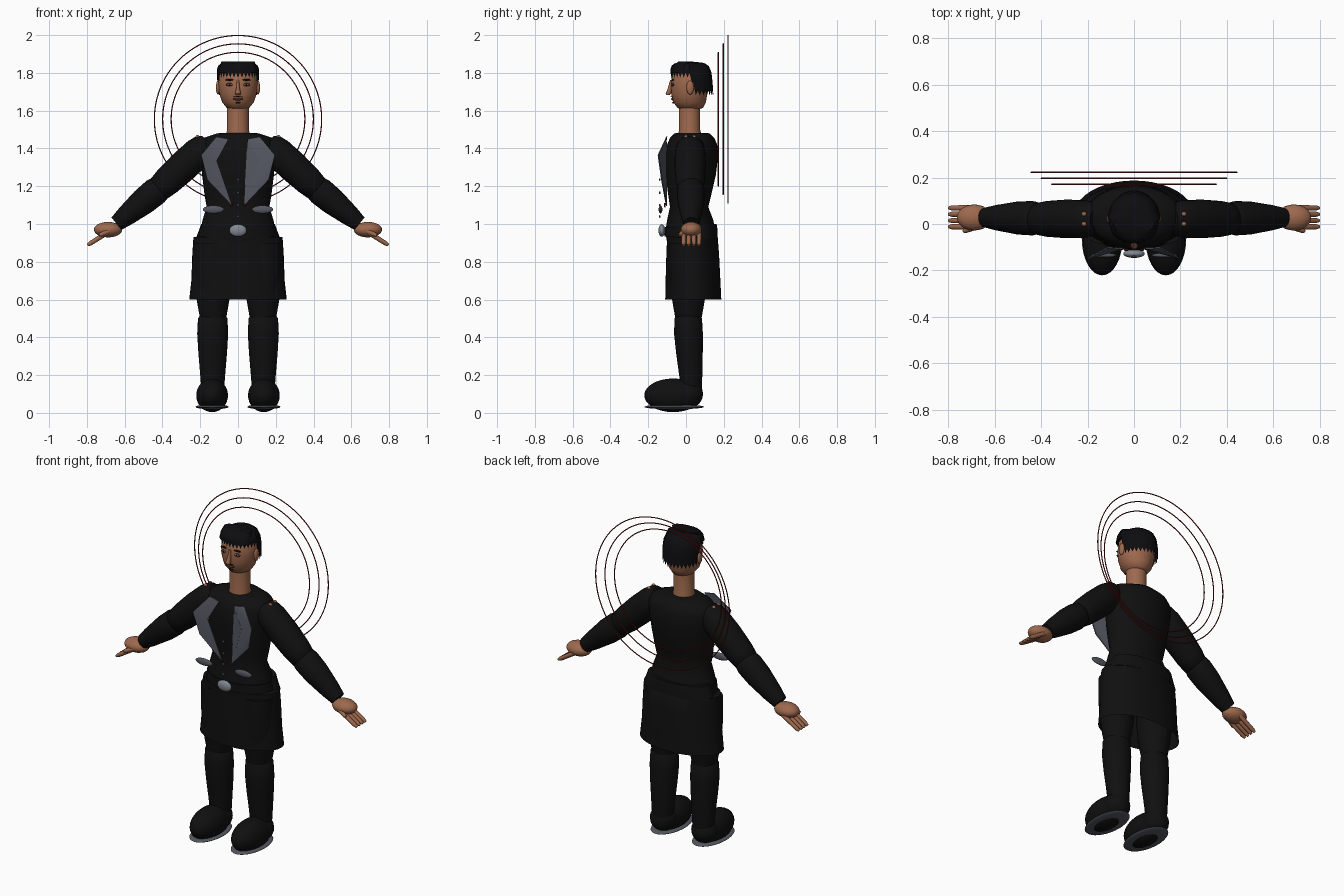
import bpy, bmesh, math
from mathutils import Vector, Matrix


def mat(name, col):
    m = bpy.data.materials.new(name)
    m.diffuse_color = (*col, 1)
    return m


BLACK = mat("coat_black", (0.005, 0.005, 0.005))
HAIR = mat("hair_black", (0.004, 0.004, 0.005))
SKIN = mat("skin_brown", (0.34, 0.14, 0.075))
GREY = mat("slate_grey", (0.09, 0.095, 0.12))
METAL = mat("buckle_grey", (0.22, 0.24, 0.28))
RED = mat("ring_red", (0.17, 0.008, 0.012))
LIP = mat("lip_brown", (0.08, 0.025, 0.018))
WHITE = mat("eye_white", (0.5, 0.42, 0.4))
X, Y, Z = Vector((1, 0, 0)), Vector((0, 1, 0)), Vector((0, 0, 1))


def finish(name, bm, material, angle=45):
    bmesh.ops.recalc_face_normals(bm, faces=bm.faces)
    me = bpy.data.meshes.new(name)
    bm.to_mesh(me)
    bm.free()
    ob = bpy.data.objects.new(name, me)
    bpy.context.collection.objects.link(ob)
    me.materials.append(material)
    bpy.ops.object.select_all(action='DESELECT')
    ob.select_set(True)
    bpy.context.view_layer.objects.active = ob
    bpy.ops.object.shade_smooth_by_angle(angle=math.radians(angle))
    return ob


def loft(name, rings, material, u=X, v=Y, n=32, caps=(True, True)):
    """Skin a row of elliptical rings given as (centre, radius_u, radius_v)."""
    bm = bmesh.new()
    rows = []
    for c, ru, rv in rings:
        rows.append([bm.verts.new(Vector(c) + u * ru * math.cos(a) + v * rv * math.sin(a))
                     for a in (2 * math.pi * i / n for i in range(n))])
    for a, b in zip(rows, rows[1:]):
        for i in range(n):
            j = (i + 1) % n
            bm.faces.new((a[i], a[j], b[j], b[i]))
    if caps[0]:
        bm.faces.new(rows[0])
    if caps[1]:
        bm.faces.new(rows[-1])
    return finish(name, bm, material)


def body(name, rows, material, **kw):
    """Upright loft from rows of (z, half width, front y, back y)."""
    return loft(name, [((0, (f + b) / 2, z), w, (b - f) / 2) for z, w, f, b in rows], material, **kw)


def limb(name, p0, p1, prof, material, n=24):
    """Tapered limb between two points; prof = (t, radius)."""
    p0, p1 = Vector(p0), Vector(p1)
    d = (p1 - p0).normalized()
    ref = Y if abs(d.y) < 0.8 else X
    v = (ref - d * ref.dot(d)).normalized()
    return loft(name, [(p0.lerp(p1, t), r, r) for t, r in prof], material, u=d.cross(v), v=v, n=n)


def ball(name, c, r, material, seg=24, rot=None):
    bm = bmesh.new()
    bmesh.ops.create_uvsphere(bm, u_segments=seg, v_segments=seg // 2, radius=1)
    m = Matrix.Diagonal((*r, 1))
    bm.transform(Matrix.Translation(c) @ (rot @ m if rot else m))
    return finish(name, bm, material)


def plate(name, pts, thick, material):
    """Thin flat-sided plate from an outline, thickened along y."""
    bm = bmesh.new()
    f = [bm.verts.new(p) for p in pts]
    b = [bm.verts.new(Vector(p) + Y * thick) for p in pts]
    n = len(pts)
    bm.faces.new(f)
    bm.faces.new(b)
    for i in range(n):
        bm.faces.new((f[i], f[(i + 1) % n], b[(i + 1) % n], b[i]))
    bmesh.ops.triangulate(bm, faces=[q for q in bm.faces if len(q.verts) > 4])
    return finish(name, bm, material, 30)


# Torso, coat skirt, neck and head
body("torso", [(0.90, 0.21, -0.10, 0.15), (0.96, 0.20, -0.11, 0.155), (1.02, 0.188, -0.10, 0.145),
               (1.09, 0.166, -0.085, 0.118), (1.16, 0.178, -0.095, 0.135), (1.26, 0.19, -0.108, 0.158),
               (1.36, 0.20, -0.11, 0.17), (1.42, 0.205, -0.10, 0.165), (1.455, 0.185, -0.085, 0.15),
               (1.48, 0.11, -0.06, 0.125), (1.483, 0.06, -0.03, 0.09)], BLACK, n=40)
body("coat_skirt", [(0.60, 0.258, -0.11, 0.187), (0.70, 0.247, -0.108, 0.182), (0.84, 0.242, -0.104, 0.175),
                    (0.93, 0.236, -0.10, 0.168), (0.935, 0.20, -0.09, 0.165)],
     BLACK, n=40, caps=(False, True))
body("coat_back", [(0.92, 0.225, -0.04, 0.168), (0.97, 0.205, -0.04, 0.167), (1.0, 0.195, -0.03, 0.162)], BLACK)
body("neck", [(1.45, 0.06, -0.04, 0.08), (1.48, 0.062, -0.04, 0.08), (1.50, 0.057, -0.037, 0.075),
              (1.64, 0.057, -0.037, 0.075)], SKIN)
body("head", [(1.607, 0.04, -0.025, 0.07), (1.615, 0.06, -0.045, 0.09), (1.645, 0.084, -0.068, 0.105),
              (1.69, 0.099, -0.078, 0.113), (1.74, 0.104, -0.08, 0.117), (1.79, 0.10, -0.074, 0.115),
              (1.83, 0.075, -0.05, 0.09), (1.845, 0.04, -0.02, 0.06)], SKIN)

# Hair cap with a jagged lower edge, longer at the back
bm = bmesh.new()
N = 64
levels = [(0.0, 1.0), (0.35, 1.04), (0.65, 0.99), (0.86, 0.86), (0.97, 0.64), (1.0, 0.3)]
rows = []
for t, k in levels:
    row = []
    for i in range(N):
        a = 2 * math.pi * i / N
        back = min(1, max(0, (math.sin(a) + 0.05) * 4))
        low = 1.787 - 0.095 * back + (0.014 if i % 2 else -0.012)
        flare = 1 + (0.08 * back if t < 0.3 else 0)
        row.append(bm.verts.new((0.107 * k * math.cos(a), 0.029 + 0.107 * k * flare * math.sin(a),
                                 low + (1.857 - low) * t)))
    rows.append(row)
for a, b in zip(rows, rows[1:]):
    for i in range(N):
        j = (i + 1) % N
        bm.faces.new((a[i], a[j], b[j], b[i]))
bm.faces.new(rows[-1])
finish("hair_cap", bm, HAIR)
loft("hair_quiff", [((0, -0.02, 1.80), 0.10, 0.062), ((0, -0.02, 1.835), 0.094, 0.05),
                    ((0, 0.0, 1.86), 0.088, 0.04)], HAIR, n=24)

# Nose, mouth and chin mark
loft("nose", [((0, -0.095, 1.683), 0.012, 0.008), ((0, -0.093, 1.69), 0.016, 0.015),
              ((0, -0.084, 1.72), 0.009, 0.012), ((0, -0.076, 1.762), 0.006, 0.008)], SKIN, n=12)
ball("mouth", (0, -0.071, 1.661), (0.027, 0.008, 0.007), LIP, 16)
ball("moustache", (0, -0.076, 1.674), (0.026, 0.005, 0.0025), HAIR, 12)
ball("chin_beard", (0, -0.066, 1.642), (0.013, 0.008, 0.004), HAIR, 12)

for s, side in ((-1, "left"), (1, "right")):
    # Face details
    ball(f"ear_{side}", (s * 0.106, 0.022, 1.722), (0.011, 0.02, 0.037), SKIN, 16)
    ball(f"eye_{side}", (s * 0.043, -0.07, 1.738), (0.021, 0.008, 0.009), LIP, 16)
    ball(f"eye_white_{side}", (s * 0.043, -0.074, 1.738), (0.014, 0.006, 0.005), WHITE, 12)
    ball(f"pupil_{side}", (s * 0.043, -0.078, 1.738), (0.005, 0.003, 0.005), HAIR, 12)
    ball(f"eyebrow_{side}", (s * 0.043, -0.07, 1.763), (0.025, 0.007, 0.005), HAIR, 12)

    # Arm sleeves
    limb(f"upper_arm_{side}", (s * 0.155, 0.022, 1.43), (s * 0.43, 0.022, 1.175),
         [(0, 0.05), (0.06, 0.07), (0.2, 0.081), (0.5, 0.083), (0.8, 0.077), (0.96, 0.068), (1, 0.05)], BLACK)
    limb(f"forearm_{side}", (s * 0.385, 0.024, 1.215), (s * 0.643, 0.028, 1.002),
         [(0, 0.04), (0.05, 0.063), (0.2, 0.074), (0.45, 0.071), (0.8, 0.055), (1, 0.042)], BLACK)
    for y in (0.0, 0.043):
        ball(f"shoulder_stud_{side}", (s * 0.215, y, 1.462), (0.011, 0.01, 0.009), SKIN, 12)

    # Hand with four fingers and a thumb
    ball(f"hand_{side}", (s * 0.688, 0.028, 0.97), (0.075, 0.056, 0.041), SKIN)
    for k in range(4):
        y = -0.012 + 0.027 * k
        limb(f"finger_{side}", (s * 0.69, y, 0.955), (s * 0.797, y, 0.888),
             [(0, 0.013), (0.85, 0.012), (1, 0.007)], SKIN, 10)
    limb(f"thumb_{side}", (s * 0.675, -0.01, 0.965), (s * 0.735, -0.032, 0.94),
         [(0, 0.014), (0.85, 0.011), (1, 0.006)], SKIN, 10)

    # Legs
    loft(f"thigh_{side}", [((s * 0.132, 0.013, z), r, r) for z, r in
                           ((0.505, 0.07), (0.56, 0.08), (0.62, 0.09), (0.75, 0.1), (0.9, 0.1))], BLACK)
    loft(f"shin_{side}", [((s * 0.134, y, z), r, r * 0.93) for z, r, y in
                          ((0.12, 0.06, 0.028), (0.2, 0.066, 0.025), (0.32, 0.076, 0.018),
                           (0.42, 0.082, 0.013), (0.50, 0.078, 0.012), (0.512, 0.07, 0.012))], BLACK)

    # Shoe and sole
    c = s * 0.137
    ball(f"shoe_toe_{side}", (c, -0.068, 0.093), (0.084, 0.153, 0.089), BLACK, 32)
    ball(f"shoe_heel_{side}", (c, 0.015, 0.10), (0.076, 0.075, 0.075), BLACK)
    ball(f"sole_{side}", (c, -0.063, 0.032), (0.088, 0.158, 0.013), GREY, 32)

    # Lapel standing off the chest, and pocket flap
    plate(f"lapel_{side}", [(s * x, y, z) for x, y, z in
                            ((0.115, -0.105, 1.462), (0.05, -0.108, 1.45), (0.112, -0.128, 1.335),
                             (0.03, -0.106, 1.095), (0.163, -0.132, 1.235), (0.195, -0.15, 1.365))], 0.006, GREY)
    limb(f"lapel_trim_{side}", (s * 0.028, -0.112, 1.11), (s * 0.04, -0.112, 1.09),
         [(0, 0.004), (1, 0.004)], RED, 8)
    ball(f"pocket_flap_{side}", (s * 0.13, -0.135, 1.077), (0.056, 0.01, 0.021), GREY)

# Belt, buckle and coat buttons
body("belt", [(0.935, 0.207, -0.113, 0.158), (0.985, 0.2, -0.112, 0.158)], BLACK)
ball("buckle", (0, -0.128, 0.966), (0.046, 0.018, 0.033), METAL)
for z in (1.235, 1.165, 1.10, 1.04):
    ball("coat_button", (0, -0.139, z), (0.007, 0.005, 0.007), GREY, 12)

# Three thin rings behind the shoulders
for r, y in ((0.443, 0.222), (0.399, 0.197), (0.354, 0.171)):
    bpy.ops.mesh.primitive_torus_add(major_radius=r, minor_radius=0.003, major_segments=96, minor_segments=8,
                                     location=(0, y, 1.555), rotation=(math.pi / 2, 0, 0))
    ring = bpy.context.object
    ring.name = "back_ring"
    ring.data.materials.append(RED)
    bpy.ops.object.shade_smooth_by_angle(angle=math.radians(60))
